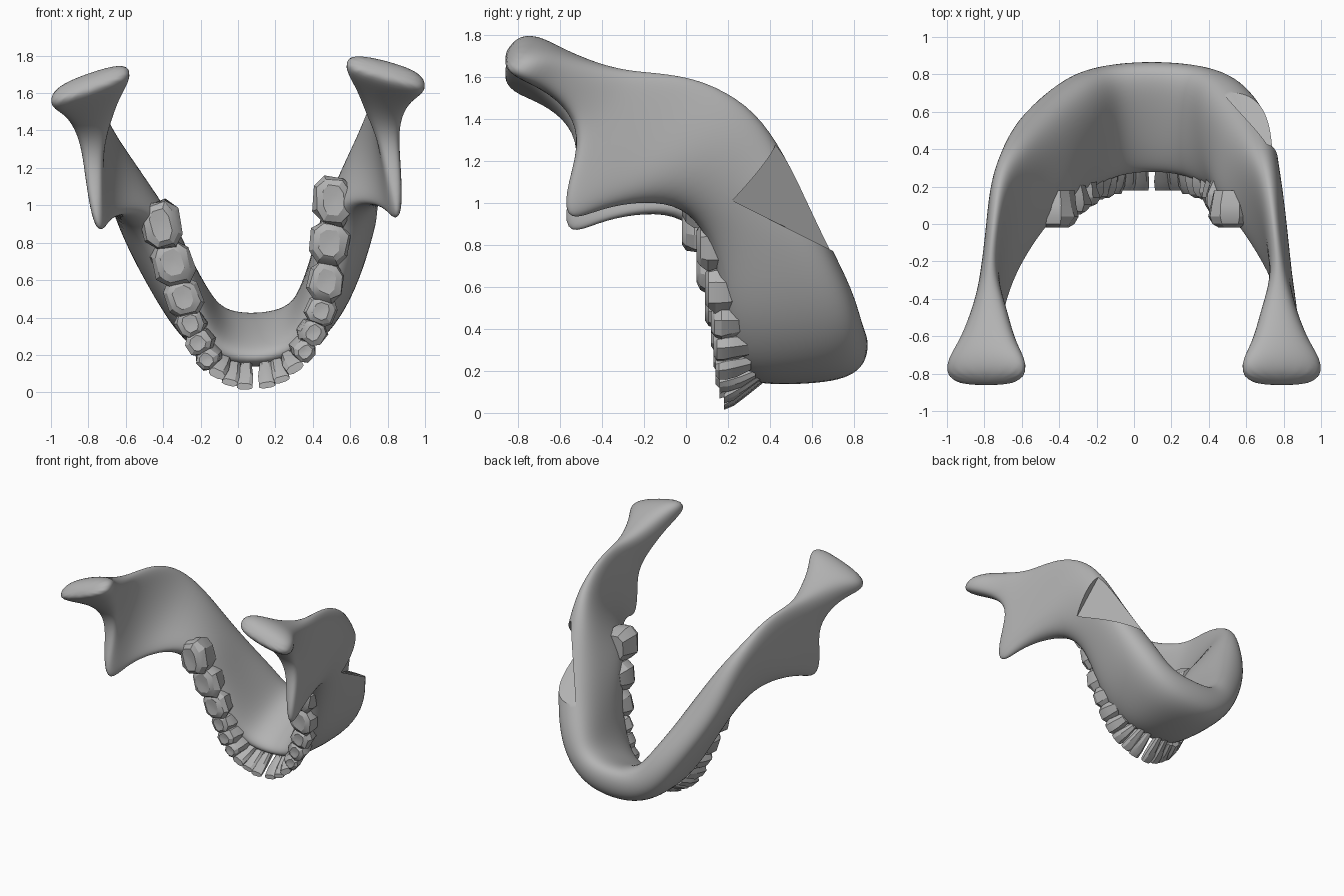
import bpy, bmesh, math, random
from mathutils import Vector

random.seed(4)
cube = bpy.data.objects.get("Cube")
if cube:
    bpy.data.objects.remove(cube, do_unlink=True)

bone = bpy.data.materials.new("bone_grey")
bone.use_nodes = True
GREY = (0.45, 0.45, 0.45, 1)
bone.diffuse_color = GREY
bone.node_tree.nodes["Principled BSDF"].inputs["Base Color"].default_value = GREY


def skew(p):
    # the jaw sits slightly off its own symmetry plane
    shift = 0.095 * max(0, min(1, (1.45 - p.z) / 0.95))
    return Vector((p.x + shift, p.y, p.z + 0.04 * p.x))


def loft(name, rings):
    # skin a list of equal rings and close both ends
    bm = bmesh.new()
    loops = [[bm.verts.new(skew(p)) for p in ring] for ring in rings]
    n = len(loops[0])
    for a, b in zip(loops, loops[1:]):
        for i in range(n):
            j = (i + 1) % n
            bm.faces.new((a[i], a[j], b[j], b[i]))
    bm.faces.new(loops[0])
    bm.faces.new(loops[-1])
    bmesh.ops.recalc_face_normals(bm, faces=bm.faces)
    me = bpy.data.meshes.new(name)
    bm.to_mesh(me)
    bm.free()
    me.materials.append(bone)
    ob = bpy.data.objects.new(name, me)
    bpy.context.collection.objects.link(ob)
    return ob


def activate(ob):
    bpy.ops.object.select_all(action='DESELECT')
    ob.select_set(True)
    bpy.context.view_layer.objects.active = ob


def outward(angle, side):
    a = math.radians(angle)
    return Vector((side * math.cos(a), 0, -math.sin(a)))


def power(v):
    return math.copysign(abs(v) ** 0.75, v)


def section(station, side, count=14):
    # flattened ring between the tooth edge and the lower border
    t, i, ht, hi, angle = station
    t = Vector((t[0] * side, t[1], t[2]))
    i = Vector((i[0] * side, i[1], i[2]))
    nrm = outward(angle, side)
    ring = []
    for k in range(count):
        w = math.tau * k / count
        s = 0.5 + 0.52 * power(math.cos(w))
        h = ht + (hi - ht) * s
        ring.append(t.lerp(i, s) + nrm * h * 1.05 * power(math.sin(w)))
    return ring


# tooth edge, lower border, half thickness at each, facing angle
stations = [
    ((0, .29, .18), (0, .865, .315), .06, .165, 90),
    ((.17, .27, .21), (.18, .855, .335), .075, .165, 70),
    ((.28, .22, .32), (.31, .83, .42), .085, .155, 45),
    ((.37, .18, .5), (.4, .79, .56), .105, .155, 28),
    ((.43, .15, .7), (.51, .69, .76), .125, .145, 22),
    ((.49, .08, .88), (.61, .56, 1.01), .13, .14, 18),
    ((.6, -.05, .98), (.66, .43, 1.27), .12, .105, 10),
    ((.71, -.25, .98), (.715, .29, 1.44), .085, .075, 5),
    ((.765, -.42, .94), (.74, .08, 1.55), .055, .055, 0),
    ((.795, -.56, .88), (.76, -.1, 1.58), .045, .055, 0),
    ((.805, -.58, 1.01), (.77, -.22, 1.59), .045, .06, 0),
    ((.795, -.5, 1.25), (.77, -.32, 1.605), .055, .075, 0),
    ((.78, -.55, 1.41), (.77, -.44, 1.64), .105, .1, 6),
    ((.785, -.69, 1.52), (.785, -.59, 1.7), .165, .14, 12),
    ((.79, -.81, 1.59), (.79, -.7, 1.745), .24, .225, 17),
    ((.79, -.885, 1.65), (.79, -.81, 1.735), .195, .18, 17),
]
rings = [section(s, -1) for s in reversed(stations[1:])]
rings += [section(s, 1) for s in stations]
jaw = loft("jaw_bone", rings)
sub = jaw.modifiers.new("smooth", 'SUBSURF')
sub.levels = sub.render_levels = 2
activate(jaw)
bpy.ops.object.modifier_apply(modifier=sub.name)

# flat triangular chip in the left jaw angle
chip = [Vector(p) for p in ((.69, .45, 1.28), (.7, .22, .985), (.41, .7, .755))]
cutter = loft("chip_cutter", [chip, [p + Vector((.45, .12, -.08)) for p in chip]])
cutter.hide_render = True
cut = jaw.modifiers.new("chip", 'BOOLEAN')
cut.operation = 'DIFFERENCE'
cut.solver = 'EXACT'
cut.object = cutter
activate(jaw)
bpy.ops.object.modifier_apply(modifier=cut.name)
bpy.data.objects.remove(cutter, do_unlink=True)
bpy.ops.object.shade_smooth_by_angle(angle=math.radians(35))


def tooth(name, side, x, z, angle, along, across, tip_y, root_y, lean):
    nrm = outward(angle, side)
    tan = Vector((-nrm.z, 0, nrm.x))
    z *= 1 + 0.05 * side
    tip = Vector((x * side, tip_y, z))
    root = Vector((x * side, root_y, z)) - nrm * lean
    # position from root to tip, length scale, thickness scale
    if lean < 0.08:
        steps = [(0, .75, .75), (.4, .95, .95), (.7, 1, 1), (.9, .88, .85),
                 (1, .6, .5), (.97, .2, .2)]
    else:
        steps = [(0, .5, .9), (.4, .75, 1), (.75, 1, .9), (1, .95, .45)]
    crown = []
    for t, sa, sn in steps:
        ring = []
        for k in range(8):
            w = math.tau * (k + 0.5) / 8
            r = random.uniform(0.9, 1.08)
            ring.append(root.lerp(tip, t)
                        + tan * along * .56 * sa * r * power(math.cos(w))
                        + nrm * across * .56 * sn * r * power(math.sin(w)))
        crown.append(ring)
    ob = loft(name, crown)
    activate(ob)
    bpy.ops.object.shade_smooth_by_angle(angle=math.radians(25))


# x, z, facing angle, length, thickness, tip y, root y, lean
teeth = {
    "central_incisor": (.06, .035, 85, .085, .07, .18, .37, .15),
    "lateral_incisor": (.14, .06, 75, .085, .07, .18, .36, .13),
    "canine": (.21, .115, 60, .09, .09, .16, .33, .09),
    "first_premolar": (.265, .195, 45, .11, .12, .14, .31, .05),
    "second_premolar": (.31, .29, 35, .125, .14, .13, .3, .03),
    "small_molar": (.35, .4, 25, .14, .15, .12, .28, .01),
    "first_molar": (.385, .55, 15, .2, .18, .09, .26, 0),
    "second_molar": (.425, .745, 12, .22, .2, .05, .23, 0),
    "third_molar": (.465, .96, 8, .25, .2, -.02, .18, 0),
}
for name, spec in teeth.items():
    tooth("left_" + name, 1, *spec)
    tooth("right_" + name, -1, *spec)
